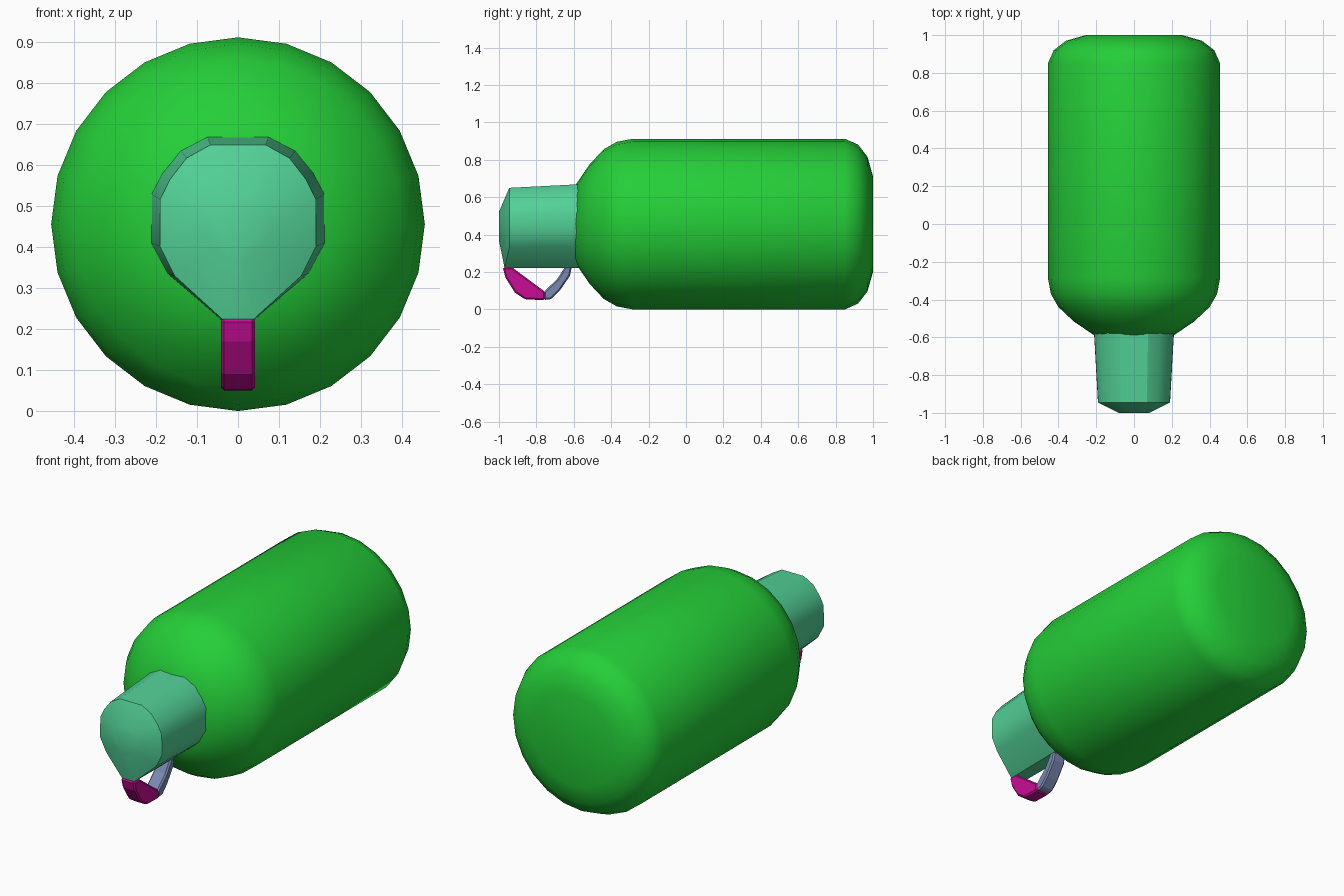
import bpy, bmesh, math

cube = bpy.data.objects.get("Cube")
if cube:
    bpy.data.objects.remove(cube, do_unlink=True)


def material(name, rgb):
    m = bpy.data.materials.new(name)
    m.use_nodes = True
    m.diffuse_color = (*rgb, 1)
    m.node_tree.nodes["Principled BSDF"].inputs["Base Color"].default_value = (*rgb, 1)
    return m


GREEN = material("bottle green", (0.018, 0.62, 0.04))
MINT = material("mint", (0.085, 0.64, 0.31))
MAGENTA = material("magenta", (0.58, 0.004, 0.30))
SLATE = material("slate blue", (0.19, 0.25, 0.44))


def loft(name, rings, mat, smooth, bevel=0):
    """Skin a list of closed rings and cap both ends."""
    bm = bmesh.new()
    loops = [[bm.verts.new(p) for p in ring] for ring in rings]
    n = len(loops[0])
    for a, b in zip(loops, loops[1:]):
        for i in range(n):
            j = (i + 1) % n
            bm.faces.new((a[i], a[j], b[j], b[i]))
    bm.faces.new(loops[0])
    bm.faces.new(loops[-1])
    bmesh.ops.recalc_face_normals(bm, faces=bm.faces)
    me = bpy.data.meshes.new(name)
    bm.to_mesh(me)
    bm.free()
    me.materials.append(mat)
    ob = bpy.data.objects.new(name, me)
    bpy.context.collection.objects.link(ob)
    if bevel:
        mod = ob.modifiers.new("Soft edges", 'BEVEL')
        mod.width = bevel
        mod.segments = 1
    if smooth:
        bpy.ops.object.select_all(action='DESELECT')
        ob.select_set(True)
        bpy.context.view_layer.objects.active = ob
        bpy.ops.object.shade_smooth_by_angle(angle=math.radians(smooth))
    return ob


# Bottle body: round profile (y, radius) lying along y
CZ, SEG = 0.456, 24
profile = [(-0.59, 0.21), (-0.515, 0.32), (-0.44, 0.40), (-0.37, 0.44), (-0.285, 0.456),
           (0.85, 0.456), (0.92, 0.425), (0.97, 0.36), (1.0, 0.255)]
loft("bottle_body",
     [[(r * math.cos(2 * math.pi * i / SEG), y, CZ + r * math.sin(2 * math.pi * i / SEG))
       for i in range(SEG)] for y, r in profile], GREEN, 45)

# Nozzle head: teardrop section, tapered forward, with a shallow domed face
half = [(0.075, 0.669), (0.14, 0.635), (0.185, 0.58), (0.211, 0.53),
        (0.212, 0.41), (0.172, 0.335), (0.04, 0.222)]
section = half + [(-x, z) for x, z in reversed(half)]
front = [(x * 0.9, 0.222 + (z - 0.222) * 0.957) for x, z in section]
loft("nozzle_head", [
    [(x, -0.57, z) for x, z in section],
    [(x, -0.97 if z < 0.3 else -0.945, z) for x, z in front],
    [(x * 0.42, -1.0, 0.45 + (z - 0.45) * 0.36) for x, z in front],
], MINT, 28)


def plate(name, outline, w, mat):
    """Extrude a side outline (y, z) across x."""
    return loft(name, [[(s * w, y, z) for y, z in outline] for s in (-1, 1)], mat, 0, 0.008)


# Trigger lever and the link behind it
plate("trigger_lever", [(-0.98, 0.225), (-0.965, 0.17), (-0.915, 0.09), (-0.86, 0.053),
                        (-0.755, 0.05), (-0.755, 0.095), (-0.93, 0.225)], 0.042, MAGENTA)
plate("trigger_link", [(-0.76, 0.05), (-0.72, 0.055), (-0.675, 0.10), (-0.62, 0.18),
                       (-0.61, 0.23), (-0.645, 0.23), (-0.69, 0.16), (-0.76, 0.095)], 0.04, SLATE)
